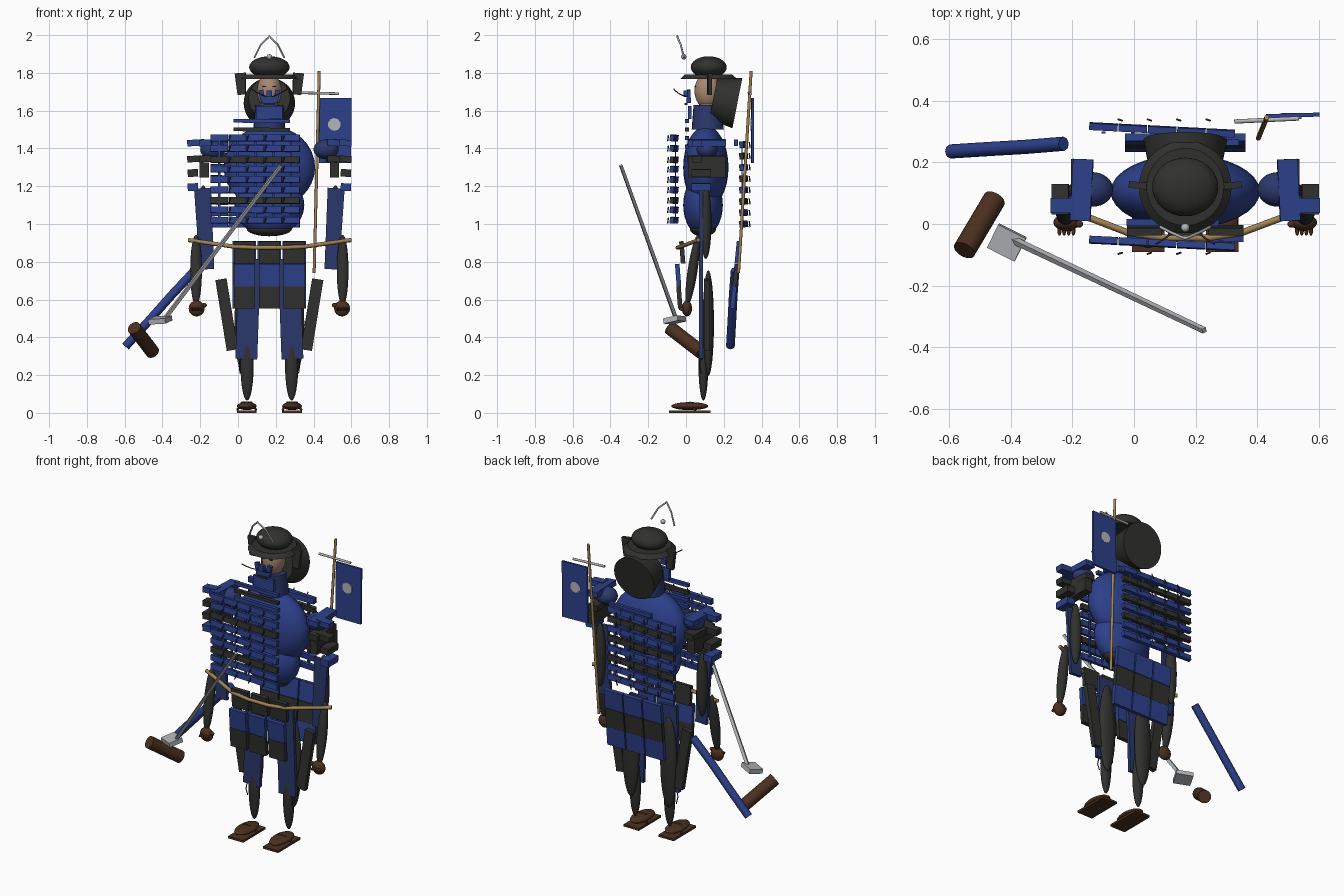
import bpy, bmesh, math
from mathutils import Vector, Matrix, Euler

CX = 0.166  # figure's own centre line

def mat(name, c):
    m = bpy.data.materials.new(name)
    m.diffuse_color = (*c, 1)
    return m

BLUE = mat("blue_lacquer", (0.026, 0.052, 0.26))
NAVY = mat("blue_cloth", (0.024, 0.04, 0.15))
DARK = mat("dark_iron", (0.03, 0.03, 0.028))
BROWN = mat("brown_leather", (0.07, 0.03, 0.014))
TAN = mat("tan_cord", (0.36, 0.23, 0.09))
STEEL = mat("steel", (0.45, 0.46, 0.48))
SKIN = mat("skin", (0.4, 0.24, 0.16))

def finish(name, bm, m, loc, rot, smooth):
    me = bpy.data.meshes.new(name)
    for f in bm.faces:
        f.smooth = smooth
    bm.to_mesh(me)
    bm.free()
    me.materials.append(m)
    ob = bpy.data.objects.new(name, me)
    ob.location = loc
    ob.rotation_euler = rot
    bpy.context.collection.objects.link(ob)
    return ob

def box(name, m, loc, size, rot=(0, 0, 0), taper=1.0):
    bm = bmesh.new()
    bmesh.ops.create_cube(bm, size=1)
    for v in bm.verts:
        k = taper if v.co.z < 0 else 1
        v.co = Vector((v.co.x * size[0] * k, v.co.y * size[1], v.co.z * size[2]))
    return finish(name, bm, m, loc, rot, False)

def ball(name, m, loc, r, rot=(0, 0, 0)):
    bm = bmesh.new()
    bmesh.ops.create_uvsphere(bm, u_segments=32, v_segments=16, radius=1)
    bmesh.ops.scale(bm, vec=r, verts=bm.verts)
    return finish(name, bm, m, loc, rot, True)

def rod(name, m, a, b, r, r2=None, seg=24, smooth=True):
    a, b = Vector(a), Vector(b)
    bm = bmesh.new()
    bmesh.ops.create_cone(bm, cap_ends=True, segments=seg, radius1=r,
                          radius2=r if r2 is None else r2, depth=(b - a).length)
    rot = (b - a).to_track_quat('Z', 'Y').to_euler()
    ob = finish(name, bm, m, (a + b) / 2, rot, False)
    if smooth:
        for p in ob.data.polygons:
            p.use_smooth = len(p.vertices) == 4
    return ob

def cord(name, m, pts, r, kind='POLY'):
    cu = bpy.data.curves.new(name, 'CURVE')
    cu.dimensions = '3D'
    cu.bevel_depth = r
    cu.bevel_resolution = 2
    cu.use_fill_caps = True
    sp = cu.splines.new('NURBS' if kind == 'NURBS' else 'POLY')
    sp.points.add(len(pts) - 1)
    for p, q in zip(sp.points, pts):
        p.co = (*q, 1)
    if kind == 'NURBS':
        sp.use_endpoint_u = True
        sp.order_u = 3
    cu.materials.append(m)
    ob = bpy.data.objects.new(name, cu)
    bpy.context.collection.objects.link(ob)
    return ob

# helmet: bowl, brim, flared neck guard
ball("helmet_bowl", DARK, (CX, 0.12, 1.83), (0.107, 0.095, 0.058))
rod("helmet_brim", DARK, (CX, 0.12, 1.768), (CX, 0.12, 1.792), 0.15, 0.125, 48)
rod("neck_guard", DARK, (CX, 0.145, 1.665), (CX, 0.272, 1.64), 0.11, 0.136, 48)

# helmet crest
cord("crest_horns", STEEL, [(CX - 0.08, -0.01, 1.88), (CX - 0.045, -0.028, 1.95), (CX - 0.008, -0.044, 1.985),
     (CX, -0.046, 1.995), (CX + 0.008, -0.044, 1.985), (CX + 0.045, -0.028, 1.95), (CX + 0.08, -0.01, 1.88)], 0.005)
ball("crest_stud", STEEL, (CX, -0.012, 1.885), (0.014,) * 3)

# head, mask and throat
ball("head", SKIN, (CX, 0.115, 1.705), (0.065, 0.07, 0.095))
rod("neck", SKIN, (CX, 0.115, 1.5), (CX, 0.115, 1.66), 0.045)
rod("throat_collar", NAVY, (CX, 0.115, 1.5), (CX, 0.115, 1.63), 0.085, 0.075)
box("chin_guard", BLUE, (CX, 0.02, 1.59), (0.14, 0.02, 0.07))
box("mask_jaw", BLUE, (CX, 0.015, 1.655), (0.09, 0.025, 0.03))
box("mask_nose", BLUE, (CX, 0.0, 1.69), (0.03, 0.025, 0.035))
box("mask_mouth", DARK, (CX, 0.0, 1.635), (0.06, 0.015, 0.012))
for s in (-1, 1):
    box("helmet_wing", DARK, (CX + s * 0.15, 0.125, 1.742), (0.058, 0.022, 0.115), (0, s * 0.07, s * 0.1), 0.75)
    box("mask_cheek", BLUE, (CX + s * 0.04, 0.015, 1.685), (0.026, 0.02, 0.05), (0, s * 0.2, 0))
    box("eye", DARK, (CX + s * 0.025, 0.048, 1.728), (0.02, 0.008, 0.006))
    cord("whisker", DARK, [(CX + s * 0.015, 0.0, 1.675), (CX + s * 0.05, -0.04, 1.685), (CX + s * 0.095, -0.065, 1.715)], 0.003, 'NURBS')

# throat lames
for i, z in enumerate((1.545, 1.5, 1.455, 1.41, 1.37)):
    box("throat_lame", DARK if i == 1 else BLUE, (CX - 0.04, 0.005, z), (0.3, 0.022, 0.02), (0, 0.01, 0))

# torso
ball("chest", BLUE, (CX, 0.105, 1.3), (0.242, 0.12, 0.22))
ball("abdomen", BLUE, (CX, 0.09, 1.1), (0.185, 0.105, 0.165))
ball("hips", DARK, (CX, 0.09, 0.975), (0.12, 0.07, 0.04))

# laced cuirass rows, front and back
def cuirass(side, y, out, zs, black):
    for i, z in enumerate(zs):
        m = DARK if i in black else BLUE
        for k in range(5):
            x = CX - 0.265 + k * 0.095
            box(side + "_plate", m, (x, y - 0.005 * (k - 2), z), (0.092, 0.022, 0.034), (0.12 * out, 0.008, -0.05))
        for k in range(4):
            x = CX - 0.217 + k * 0.095
            rod(side + "_lace", DARK, (x, y + out * 0.034, z - 0.016), (x + 0.012, y + out * 0.03, z + 0.014), 0.0035, seg=6)
    for k in range(5):
        x = CX - 0.265 + k * 0.095
        box(side + "_cord", BLUE, (x, y - out * 0.008, sum(zs) / len(zs)), (0.012, 0.006, zs[0] - zs[-1]))

cuirass("front", -0.063, -1, [1.455, 1.40, 1.34, 1.29, 1.235, 1.18, 1.125, 1.075, 1.02], (2, 6))
cuirass("back", 0.305, 1, [1.42, 1.36, 1.30, 1.24, 1.18, 1.12, 1.06, 1.0], (1, 3, 5))
box("upper_back_plate", BLUE, (CX + 0.03, 0.265, 1.43), (0.29, 0.02, 0.035))

# belt cord
cord("belt_cord", TAN, [(-0.262, 0.065, 0.915), (-0.02, -0.028, 0.88), (0.1, -0.045, 0.875),
     (0.24, -0.045, 0.875), (0.35, -0.028, 0.88), (0.598, 0.065, 0.915)], 0.011)

# skirt panels: three columns of three plates, front and back
for c in (-1, 0, 1):
    for r, z in enumerate((0.85, 0.73, 0.612)):
        box("front_skirt_plate", BLUE if r == 1 else DARK, (CX + c * 0.132, (-0.02, -0.042, -0.035)[r], z),
            (0.112, 0.024, 0.118), (0.08, 0, 0))
        box("back_skirt_plate", DARK if r == 1 else BLUE, (CX + c * 0.132, 0.275 - r * 0.012, z),
            (0.125, 0.024, 0.118), (-0.1, 0, 0))

# arms, legs and side armour, mirrored
for s in (-1, 1):
    X = lambda d: CX + s * d
    ball("shoulder", NAVY, (X(0.3), 0.112, 1.395), (0.066, 0.056, 0.052))
    for i, z in enumerate((1.43, 1.345)):
        m = (BLUE, DARK)[i]
        box("shoulder_lame", m, (X(0.335), 0.11, z), (0.065, 0.2, 0.034), (0, s * 0.06, s * 0.05))
        box("shoulder_outer_lame", m, (X(0.39), 0.06, z), (0.09, 0.05, 0.034), (0, s * 0.06, 0))
    for z, m in ((1.27, DARK), (1.195, BLUE)):
        box("arm_lame", m, (X(0.405), 0.08, z), (0.055, 0.1, 0.04), (0, s * 0.06, 0))
    box("arm_black_band", DARK, (X(0.345), 0.11, 1.285), (0.05, 0.2, 0.08))
    box("sleeve_panel", NAVY, (X(0.342), 0.08, 0.975), (0.09, 0.02, 0.43), (0, s * 0.055, 0), 0.85)
    ball("upper_arm", DARK, (X(0.35), 0.105, 1.01), (0.034, 0.03, 0.195))
    ball("forearm", DARK, (X(0.388), 0.035, 0.755), (0.031, 0.026, 0.19), (-0.15, 0, 0))
    ball("hand", BROWN, (X(0.385), 0.005, 0.553), (0.042, 0.027, 0.042))
    for k in range(4):
        ball("finger", BROWN, (X(0.385) + (k - 1.5) * 0.015, -0.018, 0.55), (0.007, 0.02, 0.01))
    ball("thumb", BROWN, (X(0.345), 0.0, 0.57), (0.014, 0.012, 0.012))
    ball("thigh", DARK, (X(0.13), 0.118, 0.475), (0.055, 0.03, 0.28))
    box("thigh_panel", NAVY, (X(0.113), 0.08, 0.55), (0.116, 0.02, 0.53), (0, -s * 0.035, 0))
    box("side_thigh_panel", DARK, (X(0.226), 0.11, 0.52), (0.06, 0.03, 0.38), (0, s * 0.16, 0))
    ball("shin", DARK, (X(0.118), 0.092, 0.255), (0.035, 0.026, 0.19))
    cord("shin_tie", DARK, [(X(0.155), 0.08, 0.31), (X(0.16), 0.07, 0.25), (X(0.155), 0.08, 0.21)], 0.003)
    ball("foot", BROWN, (X(0.12), 0.02, 0.036), (0.052, 0.098, 0.021))
    box("sandal_sole", BROWN, (X(0.12), 0.02, 0.007), (0.105, 0.22, 0.013))
    cord("sandal_strap", BROWN, [(X(0.07), 0.05, 0.015), (X(0.095), 0.02, 0.055), (X(0.145), 0.02, 0.055), (X(0.17), 0.05, 0.015)], 0.006)

# sword: blade, guard, grip; empty scabbard behind
rod("sword_blade", STEEL, (-0.395, -0.05, 0.49), (0.228, -0.345, 1.31), 0.013, 0.011, 4, False)
box("sword_guard", STEEL, (-0.412, -0.06, 0.492), (0.1, 0.085, 0.028), (0.2, -0.05, -0.47))
rod("sword_grip", BROWN, (-0.55, -0.085, 0.45), (-0.452, 0.08, 0.322), 0.037)
cord("scabbard", BLUE, [(-0.595, 0.235, 0.352), (-0.47, 0.243, 0.49), (-0.35, 0.25, 0.625), (-0.228, 0.26, 0.755)], 0.023)

# back banner
rod("banner_pole", TAN, (0.403, 0.278, 0.74), (0.43, 0.345, 1.81), 0.008, seg=12)
rod("banner_crossbar", STEEL, (0.325, 0.332, 1.695), (0.535, 0.342, 1.69), 0.007, seg=12)
box("banner_flag", BLUE, (0.515, 0.352, 1.495), (0.17, 0.013, 0.345), (0, 0.01, 0.03))
rod("banner_disc", STEEL, (0.51, 0.341, 1.527), (0.51, 0.36, 1.527), 0.034, seg=10, smooth=False)
